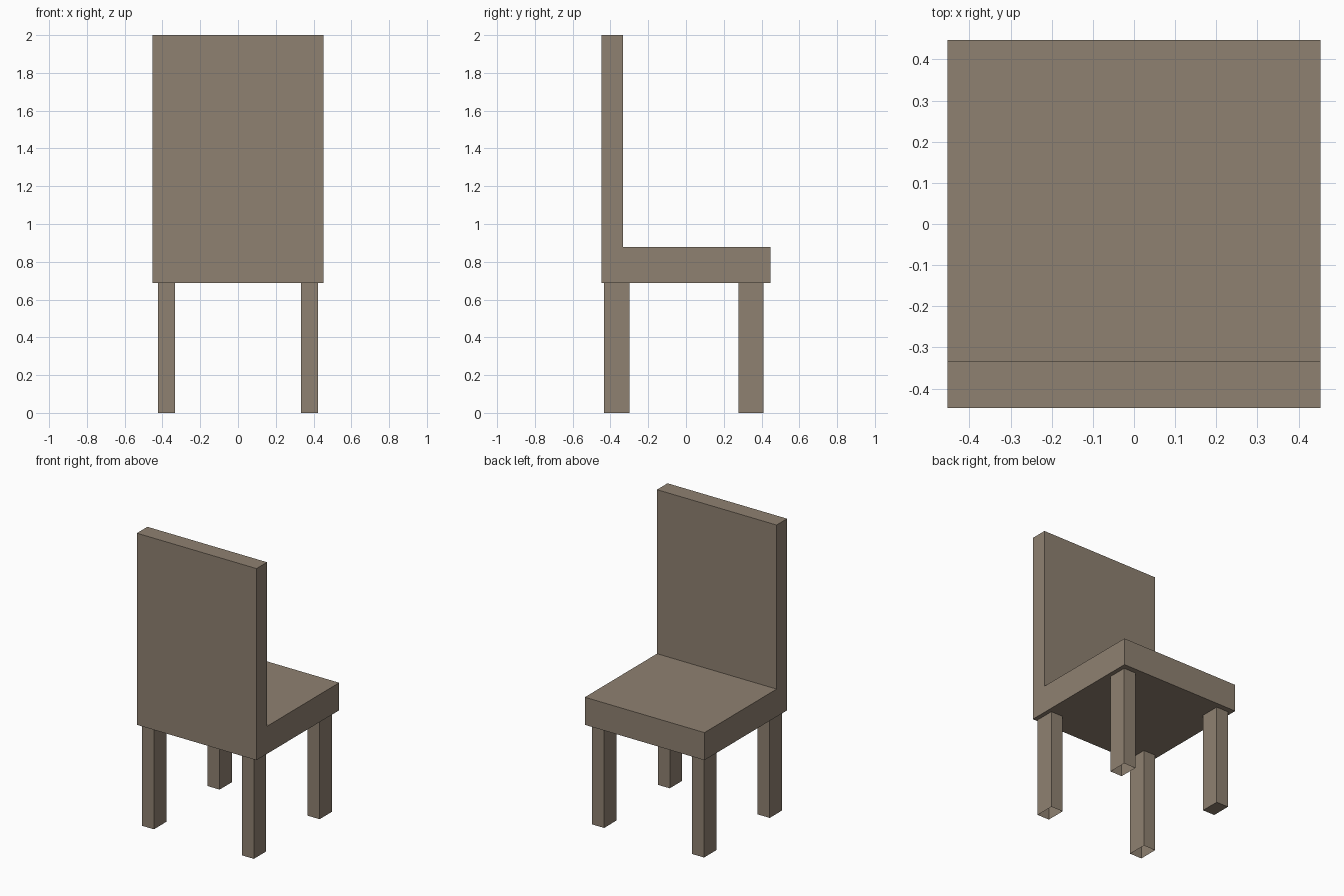
import bpy, bmesh

if "Cube" in bpy.data.objects:
    bpy.data.objects.remove(bpy.data.objects["Cube"])

wood = bpy.data.materials.new("taupe_wood")
wood.diffuse_color = (0.275, 0.220, 0.165, 1)
wood.use_nodes = True
wood.node_tree.nodes["Principled BSDF"].inputs["Base Color"].default_value = wood.diffuse_color


def add_object(name, bm):
    bmesh.ops.recalc_face_normals(bm, faces=bm.faces)
    mesh = bpy.data.meshes.new(name)
    bm.to_mesh(mesh)
    bm.free()
    mesh.materials.append(wood)
    obj = bpy.data.objects.new(name, mesh)
    bpy.context.collection.objects.link(obj)
    return obj


def extrude_profile(name, points, offset):
    bm = bmesh.new()
    face = bm.faces.new([bm.verts.new(p) for p in points])
    new = bmesh.ops.extrude_face_region(bm, geom=[face], use_keep_orig=True)["geom"]
    verts = [v for v in new if isinstance(v, bmesh.types.BMVert)]
    bmesh.ops.translate(bm, verts=verts, vec=offset)
    return name, bm


# Seat and backrest: one L-shaped side profile
HALF_X, HALF_Y = 0.453, 0.447
SEAT_Z, SEAT_TOP, BACK_Y = 0.688, 0.877, -0.333
profile = [(-HALF_Y, SEAT_Z), (HALF_Y, SEAT_Z), (HALF_Y, SEAT_TOP),
           (BACK_Y, SEAT_TOP), (BACK_Y, 2.0), (-HALF_Y, 2.0)]
add_object(*extrude_profile("seat_and_backrest",
                            [(-HALF_X, y, z) for y, z in profile],
                            (2 * HALF_X, 0, 0)))

# Legs: hollow underneath, except one capped leg
X0, X1 = 0.333, 0.424
for row, y0, y1 in (("front", -0.434, -0.300), ("rear", 0.277, 0.410)):
    for side, s in (("left", -1), ("right", 1)):
        corners = [(s * X0, y0, 0), (s * X1, y0, 0), (s * X1, y1, 0), (s * X0, y1, 0)]
        name, bm = extrude_profile(f"{row}_{side}_leg", corners, (0, 0, SEAT_Z))
        bmesh.ops.recalc_face_normals(bm, faces=bm.faces)
        if (row, side) != ("rear", "left"):
            bottom = [f for f in bm.faces if f.calc_center_median().z < 0.01]
            bmesh.ops.delete(bm, geom=bottom, context="FACES_ONLY")
        add_object(name, bm)
